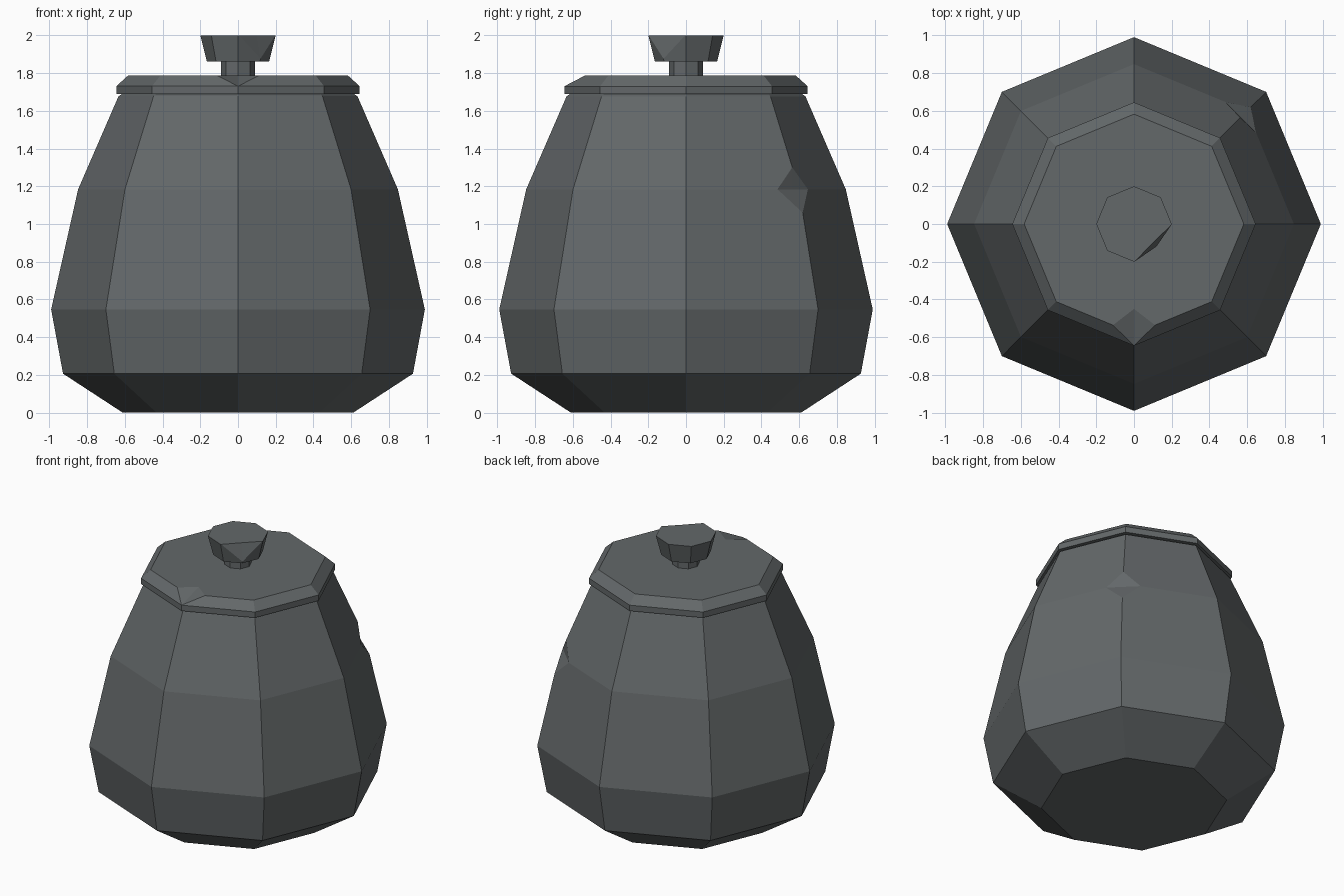
import bpy, bmesh, math
from mathutils import Vector

if "Cube" in bpy.data.objects:
    bpy.data.objects.remove(bpy.data.objects["Cube"])

stone = bpy.data.materials.new("dark grey stone")
stone.diffuse_color = (0.125, 0.138, 0.142, 1)
stone.use_nodes = True
stone.node_tree.nodes["Principled BSDF"].inputs["Base Color"].default_value = stone.diffuse_color
SIDES = 8


def turned(profile):
    """Closed eight-sided turned solid from (radius, z) rows."""
    bm = bmesh.new()
    rings = []
    for r, z in profile:
        rings.append([bm.verts.new((r * math.cos(i * math.tau / SIDES),
                                    r * math.sin(i * math.tau / SIDES), z))
                      for i in range(SIDES)])
    for a, b in zip(rings, rings[1:]):
        for i in range(SIDES):
            j = (i + 1) % SIDES
            bm.faces.new((a[i], a[j], b[j], b[i]))
    bm.faces.new(rings[0][::-1])
    bm.faces.new(rings[-1])
    bm.normal_update()
    return bm, rings


def chip(bm, v, target, side, up, down):
    """Break a corner: mark each edge at a fraction, then push the corner in."""
    marks = []
    for e in list(v.link_edges):
        o = e.other_vert(v)
        dz = o.co.z - v.co.z
        f = side if abs(dz) < 1e-4 else (up if dz > 0 else down)
        marks.append(o if f >= 1 else bmesh.utils.edge_split(e, v, f)[1])
    for face in list(v.link_faces):
        if abs(face.normal.z) > 0.99:
            continue
        pair = [m for m in marks if m in face.verts]
        if len(pair) == 2:
            bmesh.utils.face_split(face, pair[0], pair[1])
    v.co = Vector(target)


def finish(bm, name):
    bmesh.ops.recalc_face_normals(bm, faces=bm.faces)
    me = bpy.data.meshes.new(name)
    bm.to_mesh(me)
    bm.free()
    me.materials.append(stone)
    bpy.context.collection.objects.link(bpy.data.objects.new(name, me))


# Jar body, with a notch on the back right corner
bm, rings = turned([(0.61, 0), (0.927, 0.207), (0.99, 0.547), (0.847, 1.184),
                    (0.633, 1.677), (0.61, 1.692)])
chip(bm, rings[3][1], (0.566, 0.566, 1.184), 0.19, 0.235, 0.195)
finish(bm, "jar_body")

# Lid, with a chip at the front corner
bm, rings = turned([(0.645, 1.688), (0.645, 1.73), (0.582, 1.787)])
chip(bm, rings[2][6], (0, -0.45, 1.787), 0.27, 1, 1)
finish(bm, "lid")

# Knob stem
bm, rings = turned([(0.09, 1.78), (0.09, 1.865)])
finish(bm, "knob_stem")

# Knob, with its front right corner broken off
bm, rings = turned([(0.165, 1.862), (0.2, 2.0)])
chip(bm, rings[1][7], (0.1, -0.1, 2.0), 0.97, 1, 0.9)
finish(bm, "lid_knob")
